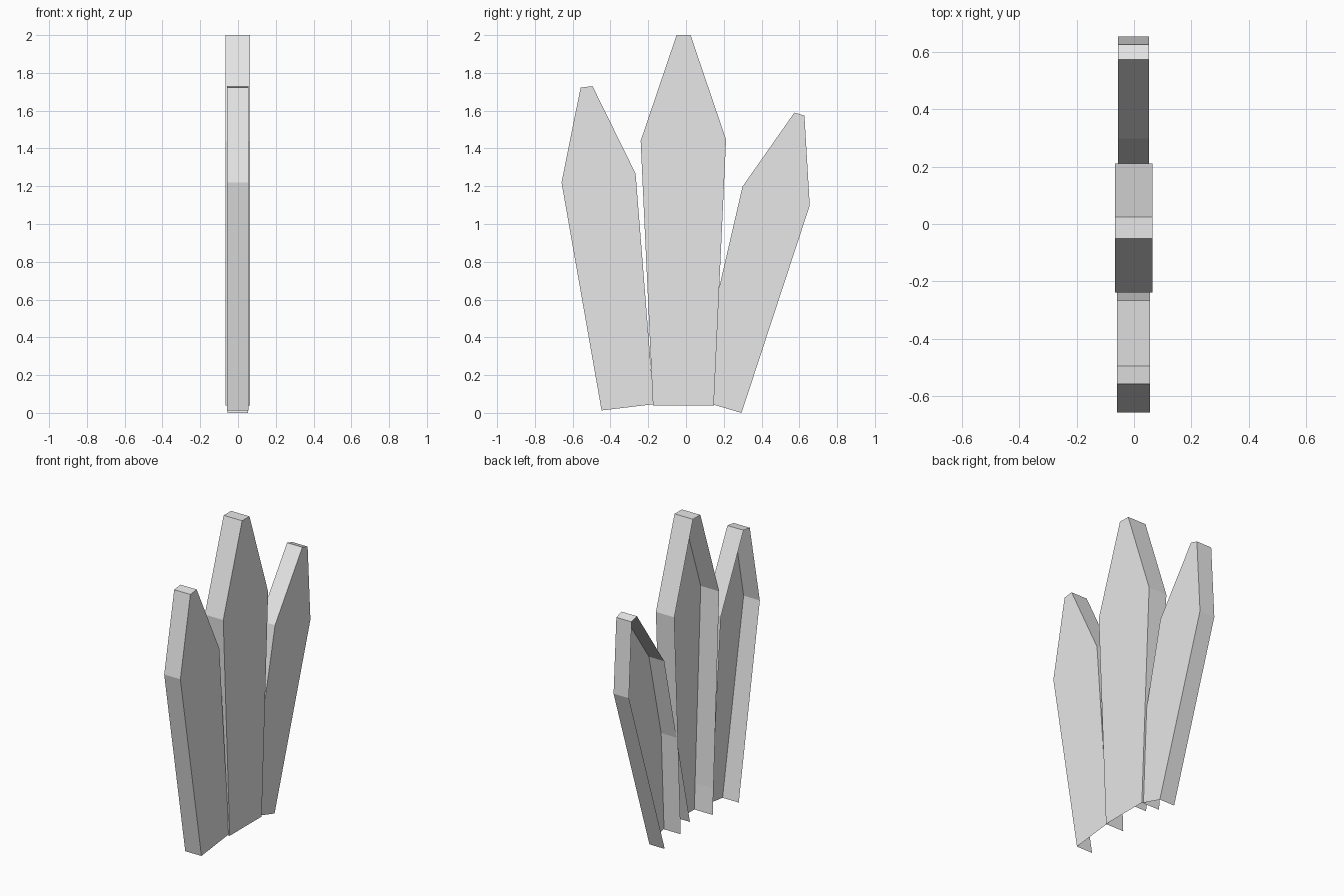
import bpy
import bmesh

cube = bpy.data.objects.get("Cube")
if cube:
    bpy.data.objects.remove(cube, do_unlink=True)

# Single flat grey
grey = bpy.data.materials.new("light_grey")
grey.use_nodes = True
grey.diffuse_color = (0.8, 0.8, 0.8, 1)
grey.node_tree.nodes["Principled BSDF"].inputs["Base Color"].default_value = (0.8, 0.8, 0.8, 1)


def make_blade(name, profile, x_back, x_front):
    """Shallow shell: one broad face at +x plus a rim, open at -x and at the base.
    The profile (y, z) runs from base to tip and back to the base."""
    bm = bmesh.new()
    front = [bm.verts.new((x_front, y, z)) for y, z in profile]
    back = [bm.verts.new((x_back, y, z)) for y, z in profile]
    bm.faces.new(front)
    for i in range(len(profile) - 1):
        bm.faces.new((front[i + 1], front[i], back[i], back[i + 1]))
    mesh = bpy.data.meshes.new(name)
    bm.to_mesh(mesh)
    bm.free()
    mesh.materials.append(grey)
    blade = bpy.data.objects.new(name, mesh)
    bpy.context.scene.collection.objects.link(blade)
    return blade


# Tall upright blade
make_blade("middle_blade", [(0.147, 0.04), (0.212, 1.447), (0.024, 2.0),
                            (-0.05, 2.0), (-0.24, 1.44), (-0.175, 0.04)], -0.066, 0.064)

# Blade leaning to the front
make_blade("front_blade", [(-0.17, 0.046), (-0.267, 1.267), (-0.495, 1.73),
                           (-0.558, 1.722), (-0.659, 1.22), (-0.447, 0.013)], -0.059, 0.055)

# Blade leaning to the back
make_blade("back_blade", [(0.294, 0.0), (0.655, 1.098), (0.627, 1.574),
                          (0.574, 1.59), (0.299, 1.198), (0.04, 0.075)], -0.056, 0.052)
